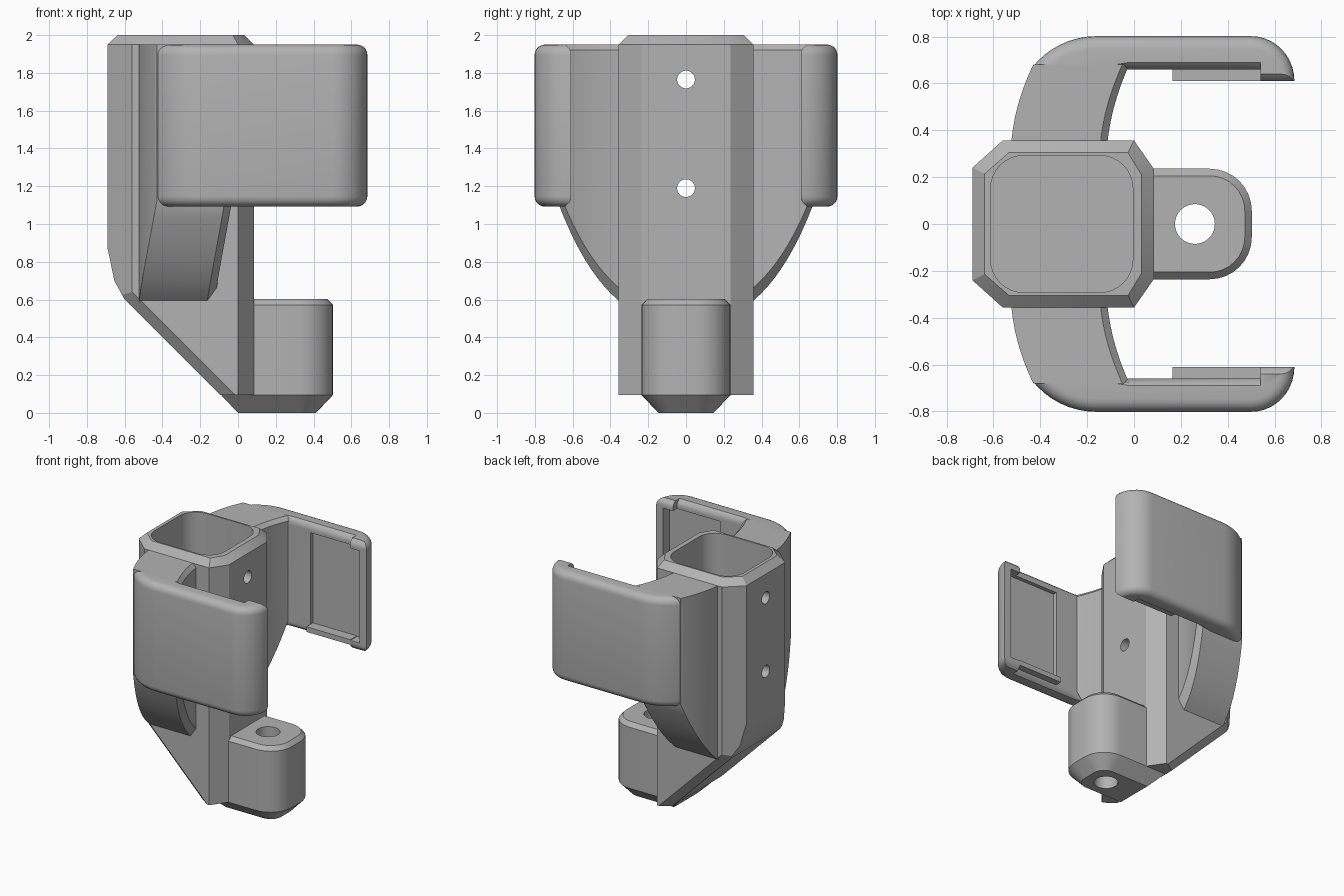
import bpy
import bmesh
from math import sin, cos, pi, radians
from mathutils import Vector

cube = bpy.data.objects.get("Cube")
if cube:
    bpy.data.objects.remove(cube, do_unlink=True)

grey = bpy.data.materials.new("plain grey")
grey.use_nodes = True
tone = (0.45, 0.45, 0.45, 1)
grey.diffuse_color = tone
grey.node_tree.nodes["Principled BSDF"].inputs["Base Color"].default_value = tone


def finish(name, bm):
    bmesh.ops.recalc_face_normals(bm, faces=bm.faces)
    mesh = bpy.data.meshes.new(name)
    bm.to_mesh(mesh)
    bm.free()
    mesh.materials.append(grey)
    obj = bpy.data.objects.new(name, mesh)
    bpy.context.collection.objects.link(obj)
    return obj


def loft(rings):
    """Skin a stack of equal-length rings and cap both ends."""
    bm = bmesh.new()
    loops = [[bm.verts.new(p) for p in ring] for ring in rings]
    n = len(loops[0])
    for a, b in zip(loops, loops[1:]):
        for i in range(n):
            j = (i + 1) % n
            bm.faces.new((a[i], a[j], b[j], b[i]))
    bm.faces.new(loops[0][::-1])
    bm.faces.new(loops[-1])
    return bm


def rounded(x0, x1, w, r_back, r_front, z, steps=8):
    """Rectangle outline with separate corner radii at each x end."""
    pts = []
    corners = ((x1, w, r_front, 0), (x0, w, r_back, 1),
               (x0, -w, r_back, 2), (x1, -w, r_front, 3))
    for x, y, r, quarter in corners:
        cx = x - r if x == x1 else x + r
        cy = y - r if y > 0 else y + r
        for k in range(steps + 1 if r else 1):
            t = (quarter + k / steps) * pi / 2
            pts.append((cx + r * cos(t), cy + r * sin(t), z))
    return pts


def box(name, x, y, z):
    return finish(name, loft([[(x[0], y[0], h), (x[1], y[0], h),
                               (x[1], y[1], h), (x[0], y[1], h)] for h in z]))


def rod(name, r, depth, loc, rot=(0, 0, 0)):
    bpy.ops.mesh.primitive_cylinder_add(vertices=40, radius=r, depth=depth,
                                        location=loc, rotation=rot)
    bpy.context.object.name = name
    return bpy.context.object


def carve(obj, *cutters):
    bpy.context.view_layer.objects.active = obj
    for c in cutters:
        m = obj.modifiers.new("cut", "BOOLEAN")
        m.operation, m.solver, m.object = "DIFFERENCE", "EXACT", c
        bpy.ops.object.modifier_apply(modifier=m.name)
        bpy.data.objects.remove(c, do_unlink=True)


def smooth(obj):
    bpy.ops.object.select_all(action="DESELECT")
    obj.select_set(True)
    bpy.context.view_layer.objects.active = obj
    bpy.ops.object.shade_smooth_by_angle(angle=radians(30))


# Socket body: octagonal prism trimmed by planes
def octagon(z, e=0):
    half = [(0.085 - e, 0.235 - e / 2), (-e / 2, 0.357 - e),
            (-0.56 + e / 2, 0.357 - e), (-0.69 + e, 0.24 - e / 2)]
    return [(x, y, z) for x, y in half] + [(x, -y, z) for x, y in half[::-1]]


bm = loft([octagon(0.095), octagon(1.95), octagon(2, 0.052)])
trims = [((0, 0, 0), (-1, 0, -1)),
         ((0.08, 0.357, 0), (-0.7, 1, -0.7)),
         ((0.08, -0.357, 0), (-0.7, -1, -0.7)),
         ((-0.6, 0, 0.6), (-0.1, 0, -0.055)),
         ((-0.69, 0, 0.87), (-0.17, 0, -0.035))]
for co, no in trims:
    cut = bmesh.ops.bisect_plane(bm, geom=bm.verts[:] + bm.edges[:] + bm.faces[:],
                                 plane_co=co, plane_no=Vector(no).normalized(),
                                 clear_outer=True)
    bmesh.ops.holes_fill(bm, edges=[e for e in bm.edges if e.is_boundary])
body = finish("socket_body", bm)

# Socket bore and the two cross pin holes
bore = finish("bore_cutter", loft([rounded(-0.612, -0.005, 0.292, 0.14, 0.14, z)
                                   for z in (0.75, 2.1)]))
pins = [rod("pin_cutter", 0.047, 2, (-0.3, 0, z), (0, pi / 2, 0)) for z in (1.19, 1.765)]
carve(body, bore, *pins)
smooth(body)

# Foot lug with a vertical screw hole
lug = finish("foot_lug", loft([
    rounded(-0.09 + e, 0.503 - e, 0.236 - e, 0, 0.18 - e, z)
    for e, z in ((0.09, 0), (0, 0.095), (0, 0.572), (0.03, 0.603))]))
carve(lug, rod("screw_cutter", 0.085, 2, (0.26, 0, 0.3)))
smooth(lug)


# Side webs curving out from the body
def web_ring(t, s):
    y = 0.33 + 0.35 * t
    outer = -0.525 + 0.02 * t + 0.075 * t * t
    inner = -0.115 + 0.03 * t + 0.065 * t * t
    low = 0.57 + 0.3 * t + 0.25 * t ** 2.5
    return [(x, s * y, z) for x, z in (
        (outer, low), (inner - 0.05, low), (inner, low + 0.07),
        (inner, 1.92), (inner - 0.03, 1.95), (outer, 1.95))]


# Gripping plates with filleted outside and hooked tip
def plate_ring(h, z, s):
    r = 0.055
    e = r - (r * r - (r - h) ** 2) ** 0.5
    i = max(0, 0.03 - h)
    pts = [(-0.02, 0.66 + i), (0.54, 0.66 + i), (0.54, 0.61 + i)]
    for k in range(11):
        t = k / 10 * pi / 2
        pts.append((0.5 + (0.185 - e) * cos(t),
                    max(0.61 + (0.192 - e) * sin(t), 0.61 + i + k / 1000)))
    for k in range(9):
        t = radians(90 + 53 * k / 8)
        pts.append((-0.16 + (0.35 - e) * cos(t), 0.452 + (0.35 - e) * sin(t)))
    return [(x, s * y, z) for x, y in pts]


heights = [0.055 * (1 - cos(k / 5 * pi / 2)) for k in range(6)]
for side, s in (("back", 1), ("front", -1)):
    smooth(finish(side + "_web", loft([web_ring(k / 10, s) for k in range(11)])))
    rings = [plate_ring(h, 1.092 + h, s) for h in heights]
    rings += [plate_ring(h, 1.95 - h, s) for h in heights[::-1]]
    plate = finish(side + "_grip_plate", loft(rings))
    carve(plate, box("recess_cutter", (0.165, 0.625), sorted((s * 0.5, s * 0.69)), (1.16, 1.88)))
    smooth(plate)
    box(side + "_lower_lip", (0.165, 0.545), sorted((s * 0.61, s * 0.7)), (1.125, 1.165))
